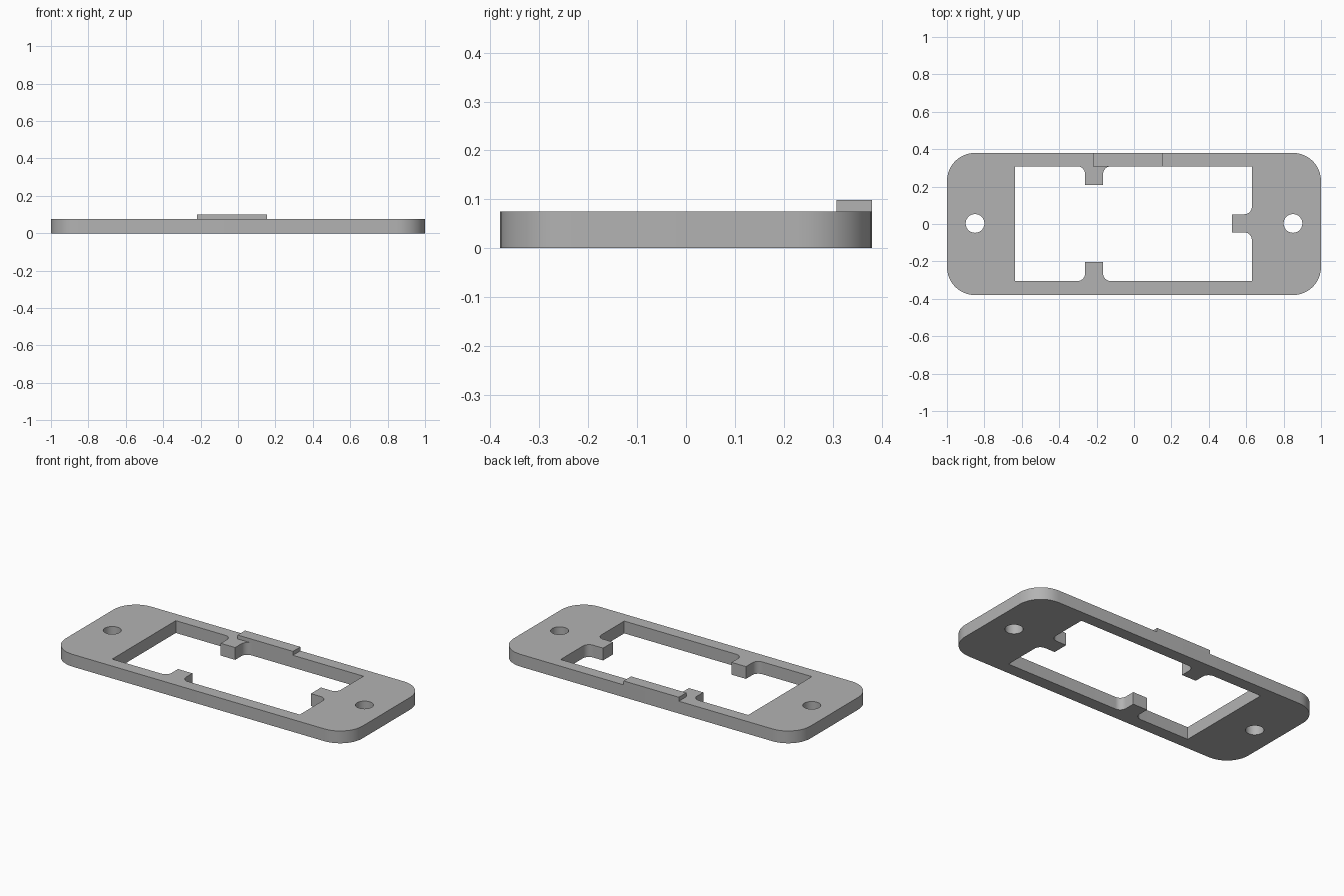
import bpy, bmesh, math
from mathutils import Vector

cube = bpy.data.objects.get("Cube")
if cube:
    bpy.data.objects.remove(cube, do_unlink=True)

THICK = 0.075

grey = bpy.data.materials.new("plain grey")
grey.use_nodes = True
colour = (0.45, 0.45, 0.45, 1)
grey.diffuse_color = colour
grey.node_tree.nodes["Principled BSDF"].inputs["Base Color"].default_value = colour


def rounded(corners, steps=10):
    """Outline from square corners (x, y, radius), rounding those with a radius."""
    path = []
    for i, (x, y, r) in enumerate(corners):
        p = Vector((x, y))
        if r == 0:
            path.append(p)
            continue
        before = (Vector(corners[i - 1][:2]) - p).normalized()
        after = (Vector(corners[(i + 1) % len(corners)][:2]) - p).normalized()
        centre = p + r * (before + after)
        for k in range(steps + 1):
            t = math.pi / 2 * k / steps
            path.append(centre - r * (math.cos(t) * after + math.sin(t) * before))
    return path


def circle(x, y, r, n=40):
    return [Vector((x + r * math.cos(math.tau * k / n), y + r * math.sin(math.tau * k / n)))
            for k in range(n)]


def plate(name, outlines, bottom, height):
    """Extruded flat plate; outlines inside the first become holes."""
    curve = bpy.data.curves.new(name, "CURVE")
    curve.dimensions = "2D"
    curve.fill_mode = "BOTH"
    curve.extrude = height / 2
    for outline in outlines:
        spline = curve.splines.new("POLY")
        spline.points.add(len(outline) - 1)
        for point, co in zip(spline.points, outline):
            point.co = (co.x, co.y, 0, 1)
        spline.use_cyclic_u = True
    helper = bpy.data.objects.new(name + " outline", curve)
    bpy.context.collection.objects.link(helper)
    mesh = bpy.data.meshes.new_from_object(
        helper.evaluated_get(bpy.context.evaluated_depsgraph_get()))
    bpy.data.objects.remove(helper, do_unlink=True)

    bm = bmesh.new()
    bm.from_mesh(mesh)
    bmesh.ops.remove_doubles(bm, verts=bm.verts, dist=1e-5)
    bmesh.ops.translate(bm, verts=bm.verts, vec=(0, 0, bottom + height / 2))
    bmesh.ops.recalc_face_normals(bm, faces=bm.faces)
    bm.to_mesh(mesh)
    bm.free()
    mesh.materials.clear()
    mesh.materials.append(grey)
    obj = bpy.data.objects.new(name, mesh)
    bpy.context.collection.objects.link(obj)
    bpy.ops.object.select_all(action="DESELECT")
    obj.select_set(True)
    bpy.context.view_layer.objects.active = obj
    bpy.ops.object.shade_smooth_by_angle(angle=math.radians(30))
    return obj


# Frame: rounded outer edge, window with three filleted tabs, two screw holes
R, F = 0.15, 0.04
outer = rounded([(-1, -0.38, R), (1, -0.38, R), (1, 0.38, R), (-1, 0.38, R)])
left, right, low, high = -0.635, 0.63, -0.305, 0.308
tab_a, tab_b = -0.262, -0.165
window = rounded([
    (left, low, 0),
    (tab_a, low, F), (tab_a, -0.203, 0), (tab_b, -0.203, 0), (tab_b, low, F),
    (right, low, 0),
    (right, -0.045, F), (0.523, -0.045, 0), (0.523, 0.052, 0), (right, 0.052, F),
    (right, high, 0),
    (tab_b, high, F), (tab_b, 0.208, 0), (tab_a, 0.208, 0), (tab_a, high, F),
    (left, high, 0)])
holes = [circle(side * 0.85, 0.003, 0.05) for side in (-1, 1)]
plate("frame", [outer, window] + holes, 0, THICK)

# Raised bar on the rear rail
bar = rounded([(-0.218, high, 0), (0.155, high, 0), (0.155, 0.38, 0), (-0.218, 0.38, 0)])
plate("raised_bar", [bar], THICK, 0.024)
